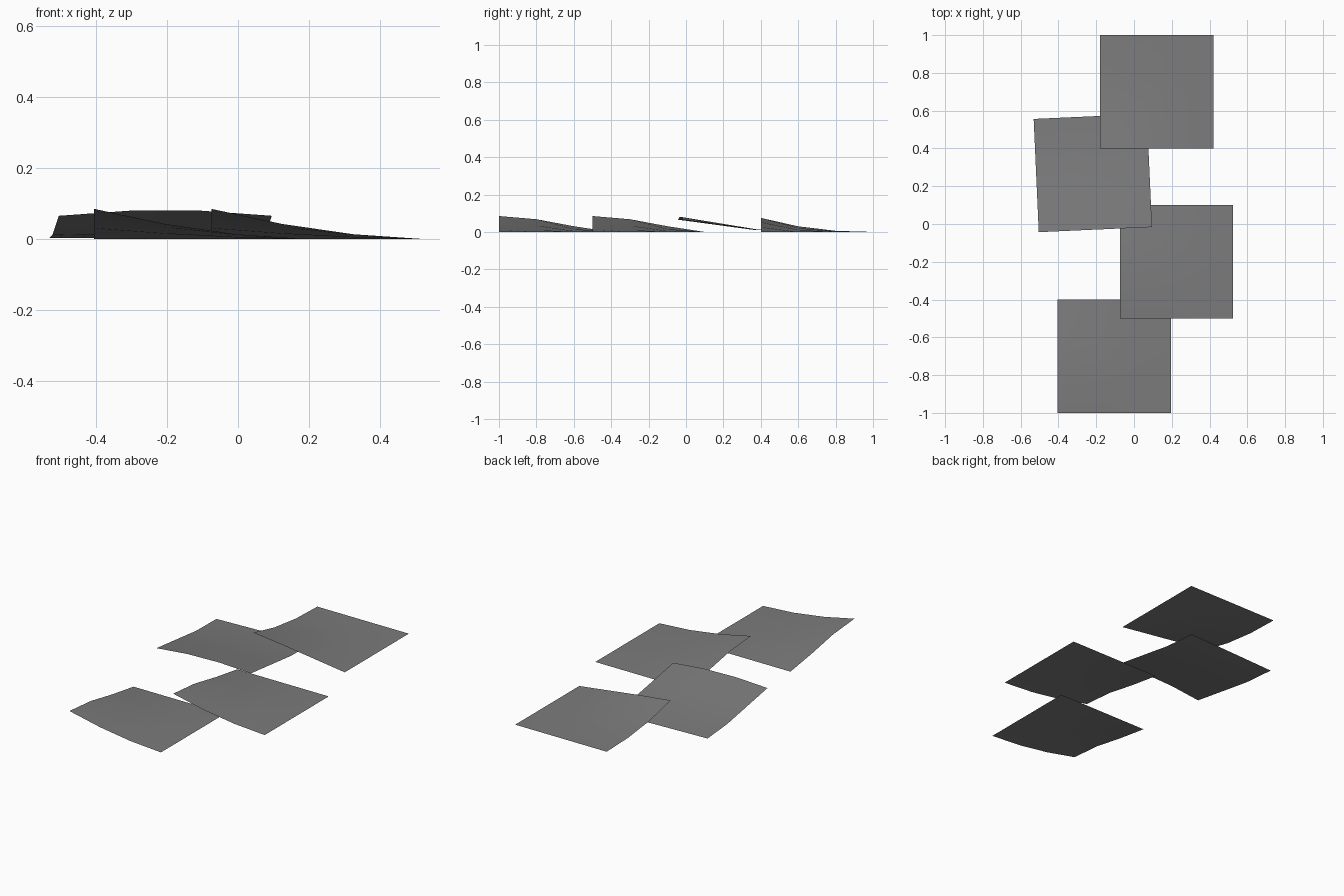
import bpy
import bmesh
from mathutils import Matrix

cube = bpy.data.objects.get("Cube")
if cube:
    bpy.data.objects.remove(cube, do_unlink=True)

SIZE = 0.6

# Single flat colour for every sheet
grey = bpy.data.materials.new("mid_grey")
grey.use_nodes = True
colour = (0.2, 0.2, 0.2, 1)
grey.diffuse_color = colour
bsdf = grey.node_tree.nodes["Principled BSDF"]
bsdf.inputs["Base Color"].default_value = colour
bsdf.inputs["Roughness"].default_value = 0.8


def sheet(name, x, y, turn, height, across, along):
    """Square sheet whose lift is a product of two edge profiles."""
    bm = bmesh.new()
    bmesh.ops.create_grid(bm, x_segments=3, y_segments=3, size=SIZE / 2)
    for v in bm.verts:
        i = round((v.co.x / SIZE + 0.5) * 3)
        j = round((v.co.y / SIZE + 0.5) * 3)
        v.co.z = height * across[i] * along[j]
    bm.transform(Matrix.Translation((x, y, 0)) @ Matrix.Rotation(turn, 4, "Z"))
    for f in bm.faces:
        f.smooth = True
    mesh = bpy.data.meshes.new(name)
    bm.to_mesh(mesh)
    bm.free()
    mesh.materials.append(grey)
    obj = bpy.data.objects.new(name, mesh)
    bpy.context.collection.objects.link(obj)


# Three sheets with one curled corner
curl = (1, 0.5, 0.16, 0)
bulge = (1, 0.8, 0.36, 0)
sheet("front_sheet", -0.105, -0.7, 0, 0.085, curl, bulge)
sheet("right_middle_sheet", 0.225, -0.2, 0, 0.085, curl, bulge)
sheet("back_sheet", 0.12, 0.7, 0, 0.075, (1, 0.7, 0.35, 0), (1, 0.4, 0.08, 0))

# One sheet with its whole front edge lifted
sheet("left_middle_sheet", -0.218, 0.27, 0.045, 0.08,
      (0.82, 1, 1, 0.82), (1, 0.59, 0.18, 0.04))
